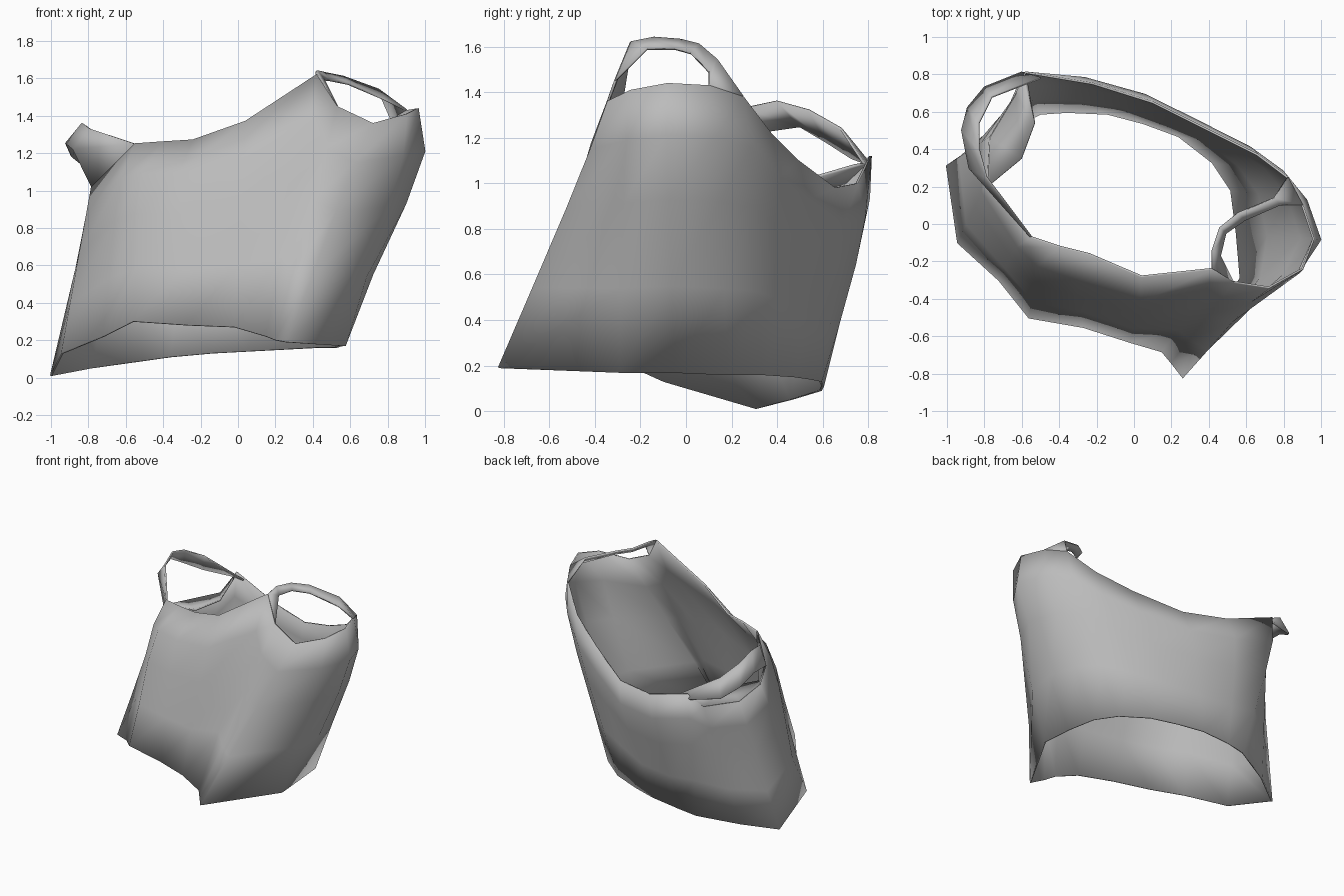
import bpy
import bmesh
import math
from mathutils import Vector

cube = bpy.data.objects.get("Cube")
if cube:
    bpy.data.objects.remove(cube, do_unlink=True)

# One plain cloth colour
cloth = bpy.data.materials.new("grey cloth")
cloth.use_nodes = True
GREY = (0.5, 0.5, 0.5, 1)
cloth.diffuse_color = GREY
cloth.node_tree.nodes["Principled BSDF"].inputs["Base Color"].default_value = GREY


def loft(name, rows, closed):
    """Skin matching rows of points and give the sheet a thin cloth thickness."""
    bm = bmesh.new()
    grid = [[bm.verts.new(point) for point in row] for row in rows]
    count = len(rows[0])
    for low, high in zip(grid, grid[1:]):
        for i in range(count if closed else count - 1):
            j = (i + 1) % count
            bm.faces.new((low[i], low[j], high[j], high[i]))
    mesh = bpy.data.meshes.new(name)
    bm.to_mesh(mesh)
    bm.free()
    mesh.materials.append(cloth)
    obj = bpy.data.objects.new(name, mesh)
    bpy.context.collection.objects.link(obj)
    bpy.ops.object.select_all(action="DESELECT")
    obj.select_set(True)
    bpy.context.view_layer.objects.active = obj
    bpy.ops.object.shade_smooth_by_angle(angle=math.radians(80))
    shell = obj.modifiers.new("cloth thickness", "SOLIDIFY")
    shell.thickness = 0.012
    shell.offset = 0
    return obj


# Hem outline, counter-clockwise from the pointed front corner
hem = [(.26, -.82, .19), (.57, -.29, .17), (.55, -.05, .17), (.52, .18, .16),
       (.42, .33, .16), (.24, .47, .15), (.05, .54, .14), (-.14, .59, .13),
       (-.36, .6, .11), (-.5, .59, .09), (-.78, .46, .05), (-1, .31, .01),
       (-.94, -.1, .13), (-.72, -.3, .22), (-.56, -.5, .3), (-.27, -.55, .28),
       (-.02, -.63, .27), (.15, -.68, .22), (.2, -.74, .2)]

# Top outline: left armhole, back neckline, right armhole, front neckline
top = [(.72, -.34, 1.36), (.9, -.24, 1.41), (.96, -.08, 1.44), (.9, .1, 1.43),
       (.82, .25, 1.38), (.66, .37, 1.22), (.42, .49, 1.1), (.1, .65, .98),
       (-.22, .75, 1), (-.58, .81, 1.12), (-.63, .69, .99), (-.77, .46, .98),
       (-.78, .23, 1.02), (-.55, -.07, 1.25), (-.4, -.12, 1.26), (-.24, -.16, 1.27),
       (.04, -.28, 1.37), (.42, -.24, 1.62), (.53, -.31, 1.45)]

# How far each column swells outward between hem and top
swell = [-.02, .04, .11, .09, .05, .04, .04, .05, .06, .04,
         0, 0, 0, .04, .09, .09, .07, .03, 0]


def body_row(t, weight):
    row = []
    for low, high, amount in zip(hem, top, swell):
        point = Vector(low).lerp(Vector(high), t)
        out = (point - Vector((0, 0, point.z))).normalized()
        row.append(point + out * amount * weight)
    return row


# Body
rows = [body_row(t, w) for t, w in ((0, 0), (.3, .4), (.6, .9), (.82, 1), (1, 0))]
loft("vest_body", rows, True)

# Shoulder straps, each a ribbon between a neck edge and an armhole edge
right_neck = [(-.5, .78, 1.09), (-.76, .68, 1.24), (-.83, .54, 1.32),
              (-.83, .4, 1.36), (-.79, .25, 1.33), (-.55, -.07, 1.25)]
right_arm = [(-.6, .81, 1.08), (-.8, .73, 1.11), (-.89, .62, 1.18),
             (-.92, .5, 1.25), (-.88, .3, 1.22), (-.78, .23, 1.02)]
loft("right_strap", [right_arm, right_neck], False)

left_neck = [(.42, -.24, 1.62), (.42, -.14, 1.64), (.46, -.02, 1.63),
             (.56, .06, 1.61), (.75, .14, 1.54), (.82, .25, 1.38)]
left_arm = [(.53, -.31, 1.45), (.46, -.17, 1.59), (.49, -.05, 1.59),
            (.59, .02, 1.57), (.78, .1, 1.49), (.9, .1, 1.43)]
loft("left_strap", [left_neck, left_arm], False)

# Cloth folded inward along the bottom of the right armhole
fold_outer = [(-.59, .8, 1.09), (-.63, .69, .99), (-.77, .46, .98), (-.78, .23, 1.02)]
fold_inner = [(-.57, .74, 1.08), (-.53, .54, 1.02), (-.6, .35, 1), (-.77, .21, 1.04)]
loft("right_armhole_fold", [fold_outer, fold_inner], False)
